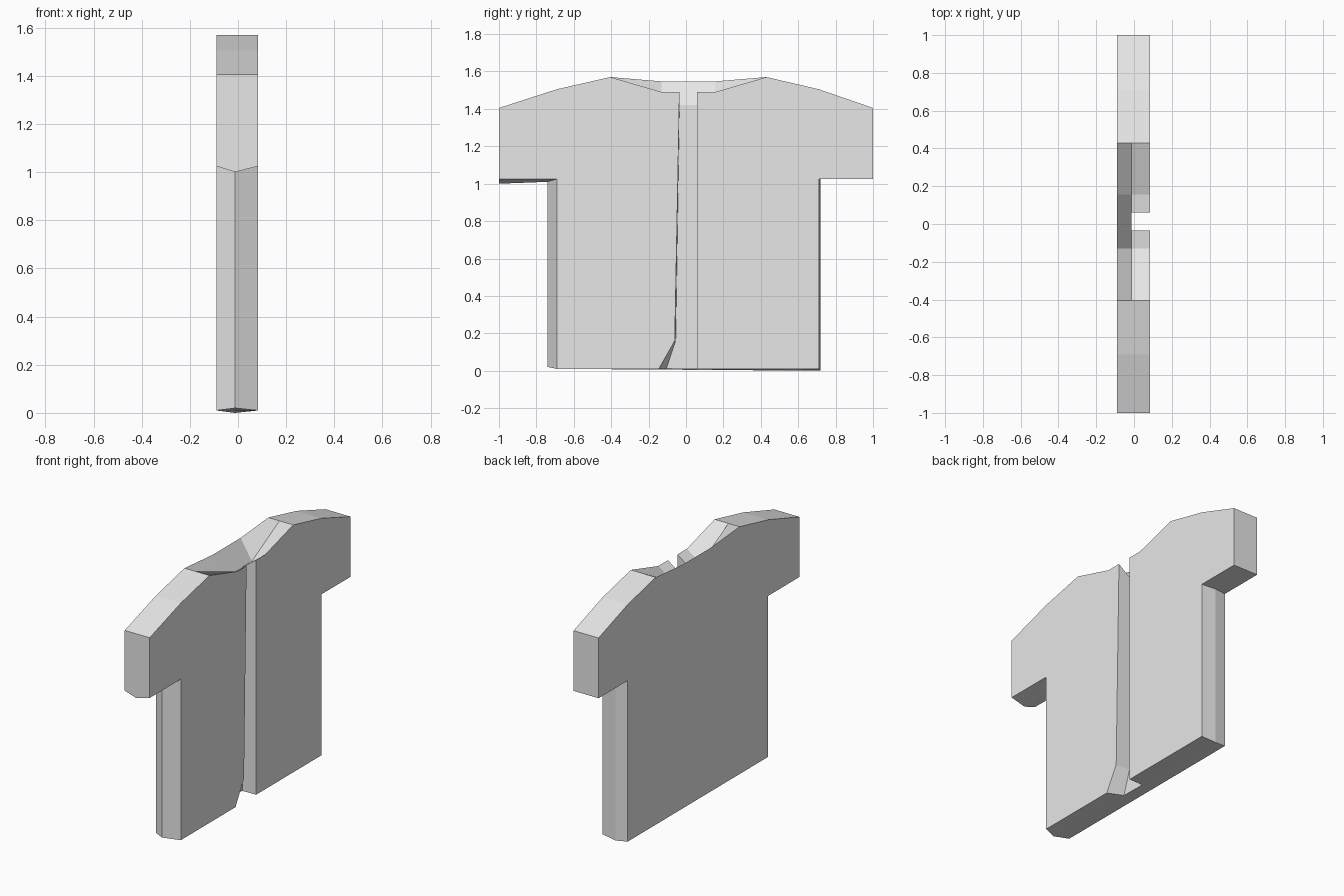
import bpy
import bmesh

if "Cube" in bpy.data.objects:
    bpy.data.objects.remove(bpy.data.objects["Cube"])

# Depth of the back face, the side seam and the chest face
BACK, SEAM, CHEST = -0.09, -0.012, 0.084

fabric = bpy.data.materials.new("light_grey_fabric")
fabric.use_nodes = True
grey = (0.8, 0.8, 0.8, 1)
fabric.diffuse_color = grey
fabric.node_tree.nodes["Principled BSDF"].inputs["Base Color"].default_value = grey


def finish(name, bm):
    mesh = bpy.data.meshes.new(name)
    bm.to_mesh(mesh)
    bm.free()
    mesh.materials.append(fabric)
    obj = bpy.data.objects.new(name, mesh)
    bpy.context.collection.objects.link(obj)
    return obj


def panel(name, seam_outline, face_outline, face_x):
    """Join the seam outline to a capped outer face; the seam side stays open."""
    bm = bmesh.new()
    seam = [bm.verts.new((SEAM, y, z)) for y, z in seam_outline]
    face = [bm.verts.new((face_x, y, z)) for y, z in face_outline]
    count = len(seam)
    for i in range(count):
        j = (i + 1) % count
        bm.faces.new((seam[i], seam[j], face[j], face[i]))
    cap = bm.faces.new(face)
    bmesh.ops.recalc_face_normals(bm, faces=bm.faces)
    # Keep normals pointing away from the seam
    cap.normal_update()
    if cap.normal.x * face_x < 0:
        bmesh.ops.reverse_faces(bm, faces=bm.faces)
    return finish(name, bm)


# Shoulder lines, from sleeve end to neck
shoulder_a = [(-1, 1.405), (-0.69, 1.505), (-0.405, 1.57)]
shoulder_b = [(1, 1.405), (0.71, 1.505), (0.43, 1.57)]

# Hem, side and sleeve underside, flat faces and seam ridge
side_a = [(-0.69, 0.01), (-0.69, 1.025), (-1, 1.025)]
side_b = [(0.71, 0.01), (0.71, 1.025), (1, 1.025)]
ridge_a = [(-0.74, 0.02), (-0.74, 1.01), (-1, 1.0)]
ridge_b = [(0.72, 0.0), (0.72, 1.025), (1, 1.025)]

# Collar dips towards the seam
neck_a, neck_b = -0.13, 0.155
NECK_SEAM, NECK_BACK, NECK_CHEST = 1.42, 1.547, 1.49


def whole(a, b, neck_z):
    first = a + shoulder_a + [(neck_a, neck_z)]
    second = b + shoulder_b + [(neck_b, neck_z)]
    return first + second[::-1]


panel("back_panel", whole(ridge_a, ridge_b, NECK_SEAM),
      whole(side_a, side_b, NECK_BACK), BACK)

# Chest halves either side of the opening
slit_a_seam = [(-0.035, NECK_SEAM), (-0.055, 0.16), (-0.105, 0.011)]
slit_a_face = [(-0.035, NECK_CHEST), (-0.06, 0.16), (-0.145, 0.01)]
slit_b_seam = [(0.06, NECK_SEAM), (0.06, 0.009)]
slit_b_face = [(0.06, NECK_CHEST), (0.06, 0.01)]

panel("chest_panel_front",
      ridge_a + shoulder_a + [(neck_a, NECK_SEAM)] + slit_a_seam,
      side_a + shoulder_a + [(neck_a, NECK_CHEST)] + slit_a_face, CHEST)
panel("chest_panel_rear",
      ridge_b + shoulder_b + [(neck_b, NECK_SEAM)] + slit_b_seam,
      side_b + shoulder_b + [(neck_b, NECK_CHEST)] + slit_b_face, CHEST)

# Inner wall seen through the opening
bm = bmesh.new()
wall = bm.faces.new([bm.verts.new((SEAM, y, z))
                     for y, z in slit_a_seam + slit_b_seam[::-1]])
wall.normal_update()
if wall.normal.x < 0:
    wall.normal_flip()
finish("opening_inner_wall", bm)
